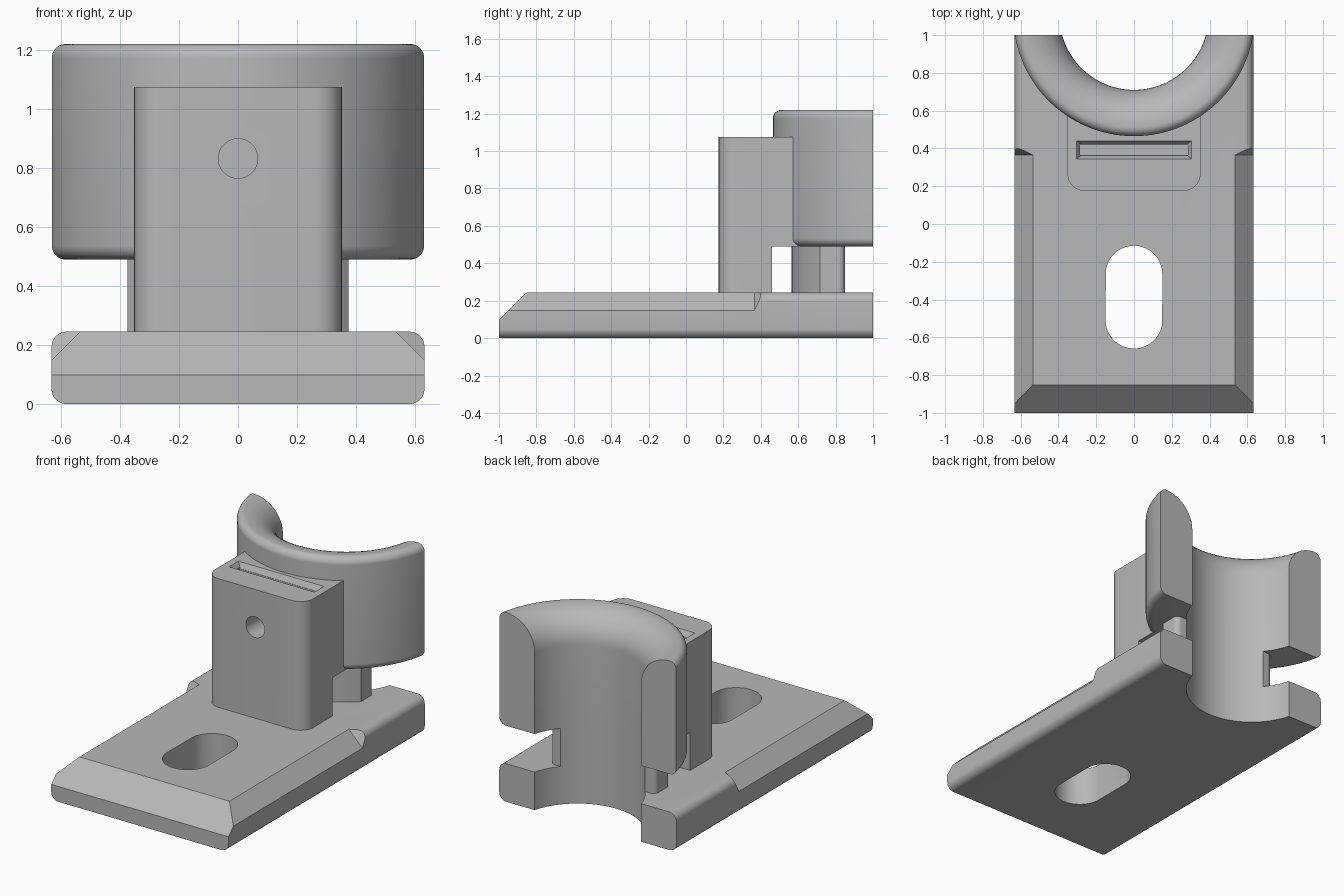
import bpy, bmesh
from math import pi, sin, cos
from mathutils import Matrix, Vector

cube = bpy.data.objects.get("Cube")
if cube:
    bpy.data.objects.remove(cube, do_unlink=True)

GREY = (0.48, 0.48, 0.48, 1)
mat = bpy.data.materials.new("plain grey")
mat.use_nodes = True
mat.diffuse_color = GREY
mat.node_tree.nodes["Principled BSDF"].inputs["Base Color"].default_value = GREY

AXIS_Y, BORE, OUTER = 1.104, 0.394, 0.639   # clamp axis and radii
BASE_TOP, RING_LOW, RING_TOP = 0.245, 0.49, 1.22


def add(name, bm):
    bmesh.ops.recalc_face_normals(bm, faces=bm.faces)
    mesh = bpy.data.meshes.new(name)
    bm.to_mesh(mesh)
    bm.free()
    ob = bpy.data.objects.new(name, mesh)
    bpy.context.collection.objects.link(ob)
    mesh.materials.append(mat)
    return ob


def box(name, x, y, z, round_edge=None, radius=0.05):
    """Box from ranges; edges accepted by round_edge(mid, direction) are rounded."""
    bm = bmesh.new()
    bmesh.ops.create_cube(bm, size=1)
    for v in bm.verts:
        v.co = Vector([(r[0] + r[1]) / 2 + c * (r[1] - r[0]) for c, r in zip(v.co, (x, y, z))])
    if round_edge:
        edges = []
        for e in bm.edges:
            a, b = (v.co for v in e.verts)
            if round_edge((a + b) / 2, (b - a).normalized()):
                edges.append(e)
        bmesh.ops.bevel(bm, geom=edges, offset=radius, segments=8, profile=0.5, affect='EDGES')
    return add(name, bm)


def hull(name, points):
    bm = bmesh.new()
    for p in points:
        bm.verts.new(p)
    bmesh.ops.convex_hull(bm, input=bm.verts)
    return add(name, bm)


def cylinder(name, radius, centre, depth, along_y=False, segments=128):
    bm = bmesh.new()
    turn = Matrix.Rotation(pi / 2, 4, 'X') if along_y else Matrix()
    bmesh.ops.create_cone(bm, cap_ends=True, segments=segments, radius1=radius,
                          radius2=radius, depth=depth,
                          matrix=Matrix.Translation(centre) @ turn)
    return add(name, bm)


def boolean(ob, *tools, operation='DIFFERENCE', keep=False):
    bpy.context.view_layer.objects.active = ob
    for tool in tools:
        mod = ob.modifiers.new("cut", 'BOOLEAN')
        mod.object, mod.operation, mod.solver = tool, operation, 'EXACT'
        bpy.ops.object.modifier_apply(modifier=mod.name)
        if not keep:
            bpy.data.objects.remove(tool, do_unlink=True)


bore = cylinder("bore_cutter", BORE, (0, AXIS_Y, 0.3), 2)

# Base plate with rounded long edges
base = box("base_plate", (-0.632, 0.632), (-1, 1), (0, BASE_TOP),
           lambda m, d: abs(d.y) > 0.9)
front = hull("front_chamfer", [(x, y, z) for x in (-1, 1)
                               for y, z in ((-1.1, 0), (-0.75, 0.345), (-1.1, 0.345))])
boolean(base, front)
for s in (-1, 1):
    # Long side chamfer with a slanted run-out
    boolean(base, hull("side_chamfer", [(s * x, y, z) for x, z, end in
            ((0.48, 0.30, 0.365), (0.68, 0.10, 0.365), (0.83, 0.45, 0.615))
            for y in (-1.2, end)]))
slot = hull("slot_cutter", [(0.15 * cos(2 * pi * i / 64),
                             -0.387 + (0.122 if i < 32 else -0.122) + 0.15 * sin(2 * pi * i / 64), z)
                            for i in range(64) for z in (-0.1, 0.4)])
boolean(base, slot)
boolean(base, bore, keep=True)

# Half clamp ring: revolved section with small outer and large inner rounding
IN_R, OUT_R, WALL = 0.2, 0.045, OUTER - BORE
section = [(BORE, RING_LOW)]
for cx, cz, r, start in ((OUTER - OUT_R, RING_LOW + OUT_R, OUT_R, -pi / 2),
                         (OUTER - OUT_R, RING_TOP - OUT_R, OUT_R, 0),
                         (BORE + IN_R, RING_TOP - IN_R, IN_R, pi / 2)):
    for i in range(13):
        a = start + i * pi / 24
        section.append((cx + r * cos(a), cz + r * sin(a)))
bm = bmesh.new()
verts = [bm.verts.new((r, AXIS_Y, z)) for r, z in section]
edges = [bm.edges.new((verts[i - 1], verts[i])) for i in range(len(verts))]
bmesh.ops.spin(bm, geom=verts + edges, cent=(0, AXIS_Y, 0), axis=(0, 0, 1),
               angle=2 * pi, steps=128, use_merge=True)
bmesh.ops.remove_doubles(bm, verts=bm.verts, dist=0.0005)
ring = add("clamp_ring", bm)
boolean(ring, box("back_cutter", (-1, 1), (1, 2), (0, 2)))

# Post with rounded front corners, strap gap, nut pocket and screw hole
post = box("post", (-0.352, 0.352), (0.175, 0.61), (BASE_TOP - 0.01, 1.075),
           lambda m, d: abs(d.z) > 0.9 and m.y < 0.3, 0.09)
boolean(post,
        box("gap_cutter", (-1, 1), (0.46, 0.9), (0, RING_LOW + 0.001)),
        box("nut_pocket", (-0.285, 0.285), (0.365, 0.42), (0.65, 1.2)),
        hull("pocket_flare", [(s * x, y, z) for s in (-1, 1) for x, y, z in
             ((0.28, 0.363, 1.04), (0.28, 0.422, 1.04),
              (0.308, 0.342, 1.08), (0.308, 0.443, 1.08))]),
        cylinder("screw_hole", 0.067, (0, 0.24, 0.832), 0.32, True, 48))

# Thin neck between base and ring, rounded at its ends
neck = cylinder("neck", 0.539, (0, AXIS_Y, (BASE_TOP + RING_LOW) / 2), RING_LOW - BASE_TOP)
boolean(neck, box("neck_limit", (-0.375, 0.375), (0.4, 0.85), (0, 1),
                  lambda m, d: abs(d.z) > 0.9 and m.y > 0.6, 0.035), operation='INTERSECT')
boolean(neck, bore)

# Smooth curves, keep hard edges
for ob in bpy.context.selected_objects:
    ob.select_set(False)
for ob in (base, ring, post, neck):
    bpy.context.view_layer.objects.active = ob
    ob.select_set(True)
    bpy.ops.object.shade_smooth_by_angle(angle=pi / 6)
    ob.select_set(False)
